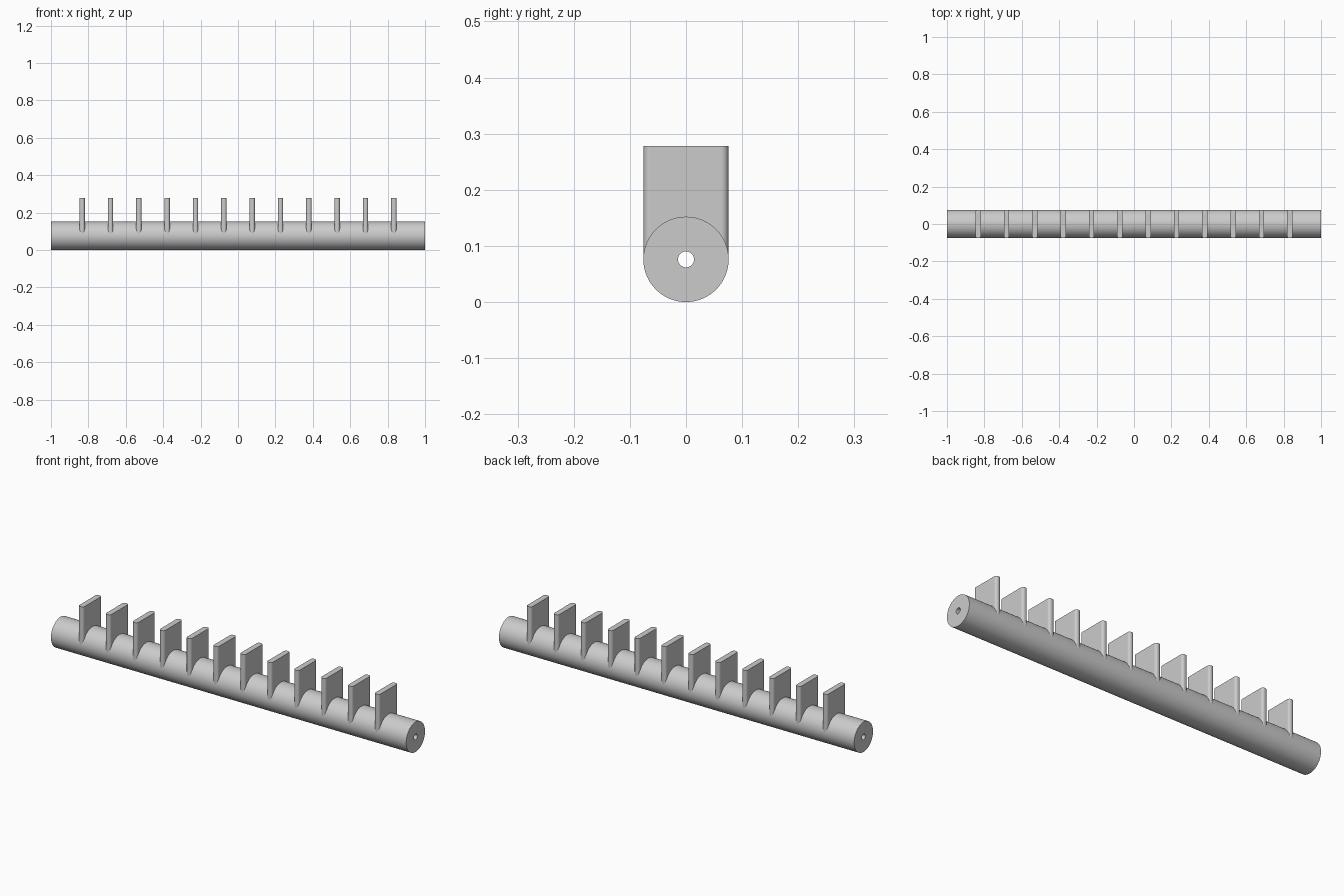
import bpy, bmesh, math
from mathutils import Matrix, Vector

cube = bpy.data.objects.get("Cube")
if cube:
    bpy.data.objects.remove(cube)

RADIUS, BORE = 0.076, 0.0143
HEIGHT = 0.278
COUNT, PITCH = 12, 0.1515
THICK, DEPTH, FILLET = 0.029, 0.151, 0.0125

# Single grey finish
grey = bpy.data.materials.new("plain_grey")
grey.use_nodes = True
colour = (0.6, 0.6, 0.6, 1)
grey.diffuse_color = colour
grey.node_tree.nodes["Principled BSDF"].inputs["Base Color"].default_value = colour


def make_object(name, bm):
    mesh = bpy.data.meshes.new(name)
    bmesh.ops.recalc_face_normals(bm, faces=bm.faces)
    bm.normal_update()
    # Flat faces stay flat, curved walls are smooth
    for f in bm.faces:
        f.smooth = max(abs(c) for c in (f.normal.x, f.normal.z)) < 0.999 or len(f.verts) == 0
    bm.to_mesh(mesh)
    bm.free()
    mesh.materials.append(grey)
    obj = bpy.data.objects.new(name, mesh)
    bpy.context.collection.objects.link(obj)
    return obj


# Bar with a through bore: a rectangular section spun about the x axis
bm = bmesh.new()
section = [bm.verts.new((x, r, RADIUS))
           for x, r in ((-1, BORE), (-1, RADIUS), (1, RADIUS), (1, BORE))]
edges = [bm.edges.new((section[i], section[(i + 1) % 4])) for i in range(4)]
bmesh.ops.spin(bm, geom=section + edges, cent=(0, 0, RADIUS), axis=(1, 0, 0),
               angle=math.tau, steps=96, use_merge=True)
bmesh.ops.remove_doubles(bm, verts=bm.verts, dist=1e-5)
bar = make_object("bar", bm)
for poly in bar.data.polygons:
    poly.use_smooth = abs(poly.normal.x) < 0.9

# Upright paddle with rounded vertical edges, repeated along the bar
bm = bmesh.new()
bottom = RADIUS
size = Matrix.Diagonal((THICK, DEPTH, HEIGHT - bottom, 1))
place = Matrix.Translation(Vector((-PITCH * (COUNT - 1) / 2, 0, (HEIGHT + bottom) / 2)))
bmesh.ops.create_cube(bm, size=1, matrix=place @ size)
uprights = [e for e in bm.edges if abs(e.verts[0].co.z - e.verts[1].co.z) > 0.1]
bmesh.ops.bevel(bm, geom=uprights, offset=FILLET, segments=8, profile=0.5,
                affect='EDGES')
paddles = make_object("paddles", bm)
array = paddles.modifiers.new("row", 'ARRAY')
array.count = COUNT
array.use_relative_offset = False
array.use_constant_offset = True
array.constant_offset_displace = (PITCH, 0, 0)

# Hidden cutter keeps the paddle roots out of the bore
bm = bmesh.new()
bmesh.ops.create_cone(bm, cap_ends=True, segments=32, radius1=0.03, radius2=0.03, depth=2.2,
                      matrix=Matrix.Translation((0, 0, RADIUS)) @ Matrix.Rotation(math.pi / 2, 4, 'Y'))
cutter = make_object("bore_cutter", bm)
cutter.hide_render = True
cutter.hide_viewport = True
cutter.display_type = 'WIRE'
cut = paddles.modifiers.new("bore_clearance", 'BOOLEAN')
cut.operation = 'DIFFERENCE'
cut.solver = 'EXACT'
cut.object = cutter
